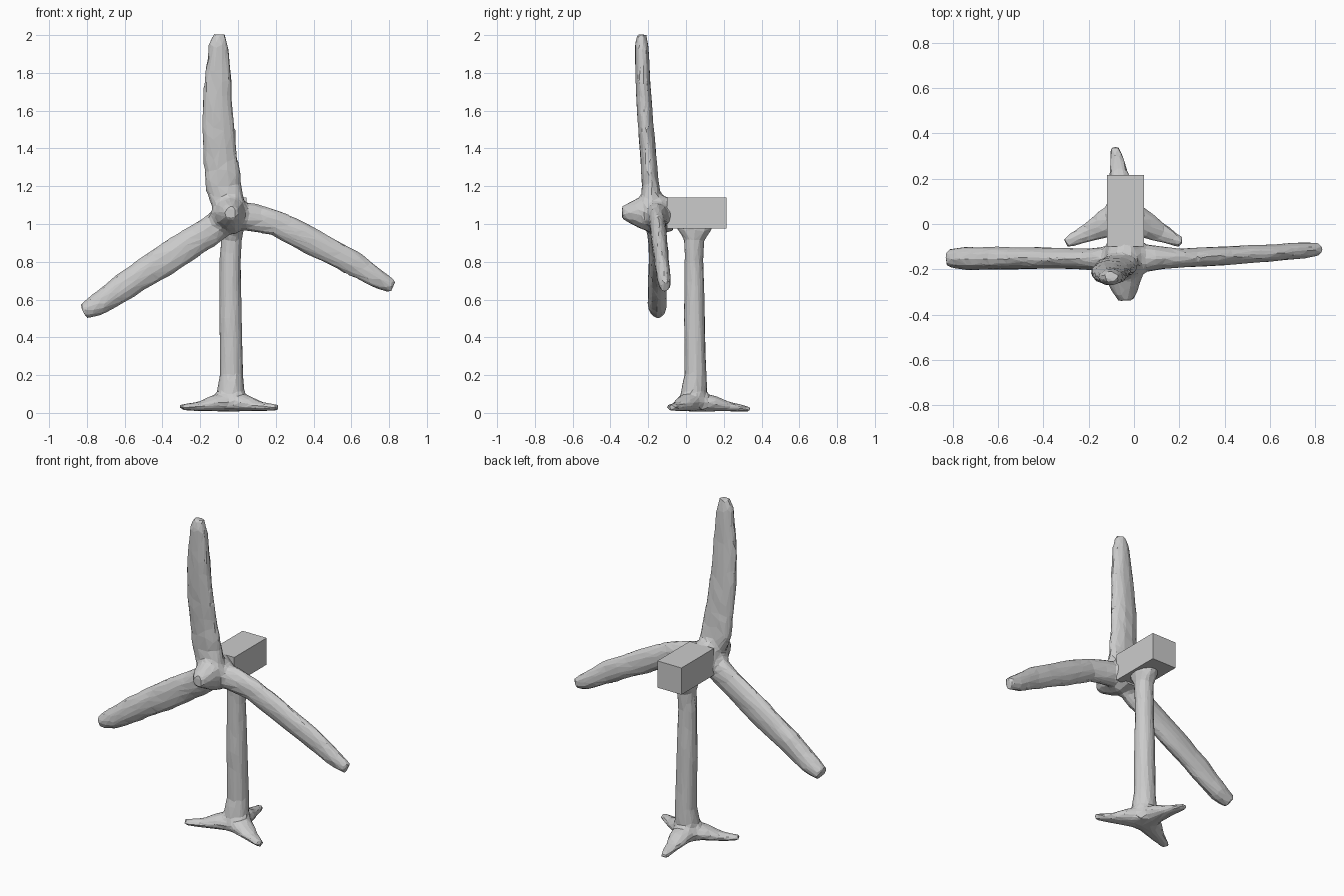
import bpy, bmesh, math, random
from mathutils import Vector

random.seed(4)


def loft(bm, stations, ref, sides=10, steps=3, noise=0.05):
    """Skin elliptical rings (x, y, z, half width, half thickness) along a path."""
    pts = []
    for a, b in zip(stations, stations[1:]):
        for i in range(steps):
            f = i / steps
            pts.append([p + (q - p) * f for p, q in zip(a, b)])
    pts.append(list(stations[-1]))
    centres = [Vector(p[:3]) for p in pts]
    rings = []
    for i, p in enumerate(pts):
        tangent = (centres[min(i + 1, len(pts) - 1)] - centres[max(i - 1, 0)]).normalized()
        side = tangent.cross(Vector(ref)).normalized()
        up = side.cross(tangent)
        ring = []
        for k in range(sides):
            a = 2 * math.pi * k / sides
            r = 1 + random.uniform(-noise, noise)
            ring.append(bm.verts.new(centres[i] + (side * math.cos(a) * p[3] + up * math.sin(a) * p[4]) * r))
        rings.append(ring)
    for r0, r1 in zip(rings, rings[1:]):
        for k in range(sides):
            j = (k + 1) % sides
            bm.faces.new((r0[k], r0[j], r1[j], r1[k]))
    bm.faces.new(rings[0][::-1])
    bm.faces.new(rings[-1])


def finish(bm, name, ratio):
    """Fuse the lofts into one skin and reduce it to irregular facets."""
    bmesh.ops.recalc_face_normals(bm, faces=bm.faces)
    me = bpy.data.meshes.new(name)
    bm.to_mesh(me)
    bm.free()
    ob = bpy.data.objects.new(name, me)
    bpy.context.collection.objects.link(ob)
    m = ob.modifiers.new("fuse", 'REMESH')
    m.mode = 'VOXEL'
    m.voxel_size = 0.014
    m = ob.modifiers.new("soften", 'SMOOTH')
    m.factor = 0.5
    m.iterations = 4
    m = ob.modifiers.new("facets", 'DECIMATE')
    m.ratio = ratio
    return ob


Y, Z = (0, 1, 0), (0, 0, 1)

# Rotor: three blades, nose cone and neck
rotor = bmesh.new()
loft(rotor, [(-0.04, -0.17, 1.02, 0.08, 0.07), (-0.055, -0.185, 1.12, 0.09, 0.06),
             (-0.078, -0.187, 1.2, 0.1, 0.048), (-0.09, -0.198, 1.33, 0.096, 0.044),
             (-0.108, -0.213, 1.52, 0.09, 0.044), (-0.105, -0.228, 1.75, 0.076, 0.04),
             (-0.104, -0.235, 1.94, 0.055, 0.038), (-0.1, -0.235, 2.005, 0.035, 0.026)], Y)
loft(rotor, [(-0.04, -0.16, 1.05, 0.08, 0.07), (0.07, -0.15, 1.035, 0.075, 0.06),
             (0.2, -0.15, 1.005, 0.071, 0.044), (0.4, -0.14, 0.905, 0.073, 0.043),
             (0.6, -0.128, 0.797, 0.068, 0.04), (0.76, -0.115, 0.697, 0.05, 0.037),
             (0.823, -0.112, 0.67, 0.035, 0.028)], Y)
loft(rotor, [(-0.04, -0.16, 1.05, 0.08, 0.07), (-0.11, -0.155, 0.99, 0.08, 0.06),
             (-0.2, -0.155, 0.93, 0.082, 0.047), (-0.4, -0.15, 0.8, 0.085, 0.05),
             (-0.6, -0.15, 0.672, 0.075, 0.052), (-0.74, -0.153, 0.575, 0.06, 0.055),
             (-0.82, -0.15, 0.535, 0.042, 0.042)], Y)
loft(rotor, [(-0.035, -0.34, 1.06, 0.035, 0.035), (-0.04, -0.28, 1.06, 0.065, 0.068),
             (-0.045, -0.21, 1.06, 0.095, 0.1), (-0.04, -0.14, 1.05, 0.095, 0.11),
             (-0.04, -0.06, 1.04, 0.075, 0.085)], Z)
finish(rotor, "rotor", 0.1)

# Tower with flared top, standing on three splayed feet
tower = bmesh.new()
loft(tower, [(-0.04, 0.04, 0.015, 0.085, 0.085), (-0.04, 0.042, 0.08, 0.08, 0.075),
             (-0.035, 0.05, 0.2, 0.063, 0.061), (-0.04, 0.045, 0.5, 0.062, 0.057),
             (-0.04, 0.042, 0.8, 0.057, 0.052), (-0.035, 0.042, 0.92, 0.058, 0.056),
             (-0.035, 0.045, 0.975, 0.066, 0.1), (-0.037, 0.045, 1.01, 0.066, 0.1)], Y, noise=0.04)
for tx, ty, tz in ((-0.305, -0.085, 0.03), (0.215, -0.085, 0.028), (-0.085, 0.34, 0.018)):
    leg = []
    for f, z, w, h in ((0, 0.06, 0.08, 0.056), (0.35, 0.05, 0.064, 0.044),
                       (0.62, 0.034, 0.045, 0.026), (1, tz, 0.024, 0.016)):
        leg.append((-0.04 + (tx + 0.04) * f, 0.04 + (ty - 0.04) * f, z, w, h))
    loft(tower, leg, Z, noise=0.04)
finish(tower, "tower", 0.1)

# Box-shaped nacelle
bpy.ops.mesh.primitive_cube_add(size=1, location=(-0.038, 0.058, 1.057))
nacelle = bpy.context.object
nacelle.name = "nacelle"
nacelle.scale = (0.164, 0.315, 0.164)
